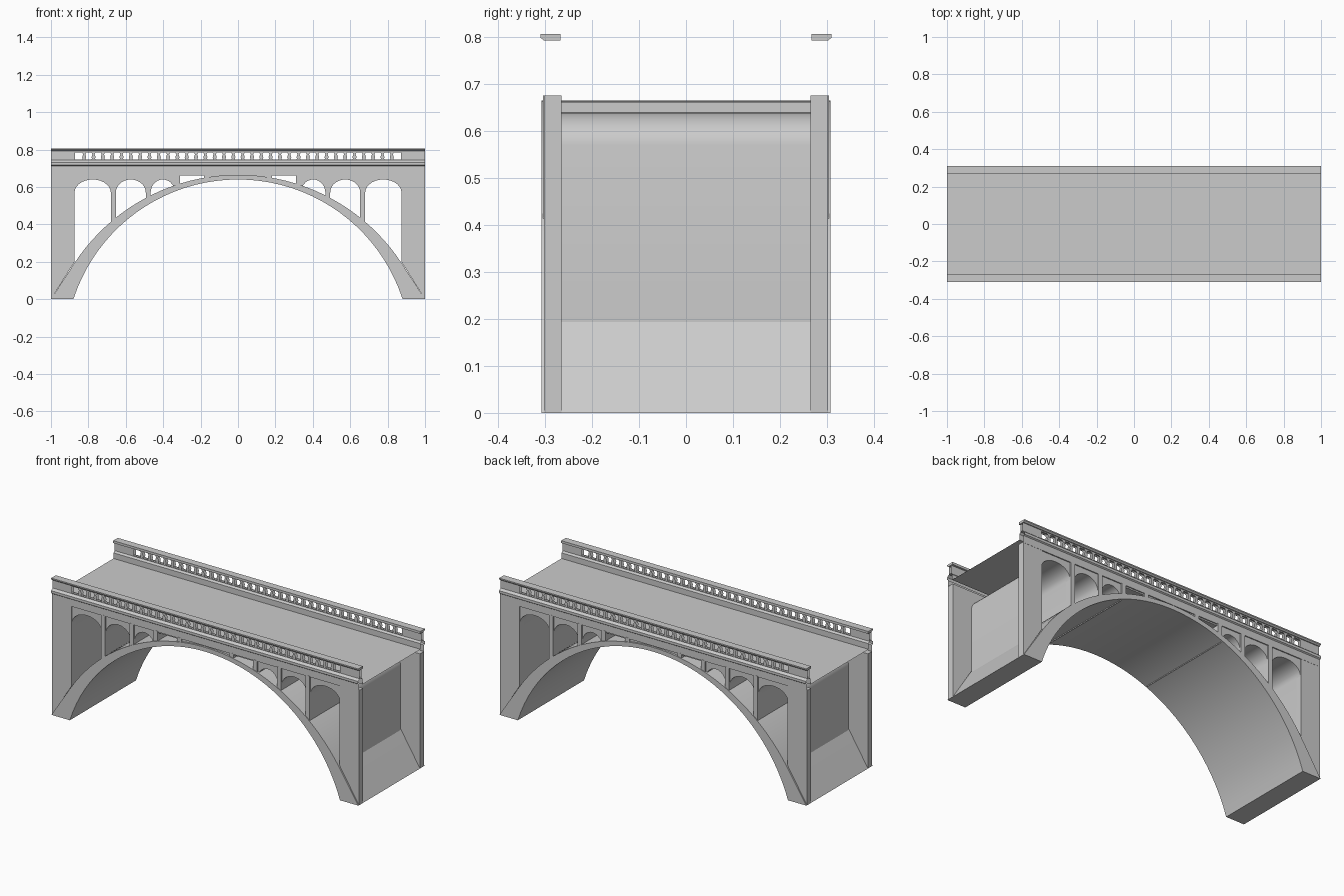
import bpy, bmesh, math

if "Cube" in bpy.data.objects:
    bpy.data.objects.remove(bpy.data.objects["Cube"])

def extrude(name, pts, a, b, axis='y', closed=True, caps=True, smooth=False):
    """Sweep a profile from a to b. axis y: pts are (x, z); axis x: pts are (y, z)."""
    bm = bmesh.new()
    def ring(d):
        return [bm.verts.new((p, d, z) if axis == 'y' else (d, p, z)) for p, z in pts]
    r0, r1 = ring(a), ring(b)
    n = len(pts)
    for i in range(n if closed else n - 1):
        j = (i + 1) % n
        bm.faces.new((r0[i], r0[j], r1[j], r1[i]))
    if closed and caps:
        bm.faces.new(r0)
        bm.faces.new(r1)
    bmesh.ops.recalc_face_normals(bm, faces=bm.faces)
    return finish(name, bm, smooth)

def finish(name, bm, smooth=False):
    me = bpy.data.meshes.new(name)
    bm.to_mesh(me)
    bm.free()
    ob = bpy.data.objects.new(name, me)
    bpy.context.collection.objects.link(ob)
    if smooth:
        bpy.ops.object.select_all(action='DESELECT')
        ob.select_set(True)
        bpy.context.view_layer.objects.active = ob
        bpy.ops.object.shade_smooth_by_angle(angle=math.radians(30))
    return ob

def under(x):   # underside curve of the main arch
    return math.sqrt(0.925 ** 2 - x * x) - 0.285

def over(x):    # top curve of the main arch
    return math.sqrt(1.046 ** 2 - x * x) - 0.381

def both_sides(name, pts, inner, outer, smooth=False):
    for s, side in ((-1, "front"), (1, "back")):
        extrude(f"{side}_{name}", pts, s * inner, s * outer, smooth=smooth)

IN, WALL, PIER, POST, RING = 0.265, 0.297, 0.302, 0.304, 0.308
TOP = 0.675

# Main arch barrel, full width, with feet reaching the outer ends
N = 40
a0 = math.asin(0.88 / 0.925)
pts = [(0.925 * math.sin(-a0 + 2 * a0 * i / N), 0.925 * math.cos(-a0 + 2 * a0 * i / N) - 0.285)
       for i in range(N + 1)]
pts[0], pts[-1] = (-0.88, 0), (0.88, 0)
b0 = math.asin(0.874 / 1.046)
pts += [(1, 0)] + [(1.046 * math.sin(b0 - 2 * b0 * i / N), 1.046 * math.cos(b0 - 2 * b0 * i / N) - 0.381)
                   for i in range(N + 1)] + [(-1, 0)]
extrude("main_arch", pts, -RING, RING, smooth=True)

# Openings above the arch on one half: inner x, outer x
bays = [(0.68, 0.874), (0.493, 0.653), (0.337, 0.467)]
posts = [(0.653, 0.68), (0.467, 0.493), (0.310, 0.337), (0.156, 0.183)]

def bay_arch(x0, x1, spring=0.57, apex=0.64, n=14):
    c, r = (x0 + x1) / 2, (x1 - x0) / 2
    return [(c - r * math.cos(math.pi * i / n), spring + (apex - spring) * math.sin(math.pi * i / n))
            for i in range(n + 1)]

for m, half in ((-1, "left"), (1, "right")):
    flip = lambda p: [(m * x, z) for x, z in p]
    # End piers
    both_sides(f"{half}_end_pier", flip([(0.874, 0.2), (1, 0), (1, TOP), (0.874, TOP)]), IN, PIER)
    for k, (x0, x1) in enumerate(bays):
        curve = bay_arch(x0, x1)
        # Spandrel wall over each opening
        both_sides(f"{half}_spandrel_{k}", flip(curve + [(x1, TOP), (x0, TOP)]), IN, WALL, True)
        # Vault passing through the bridge
        shell = [(x0, over(x0))] + curve + [(x1, over(x1))]
        extrude(f"{half}_vault_{k}", flip(shell), -IN, IN, closed=False, smooth=True)
    # Small flat-topped opening near the crown
    extrude(f"{half}_flat_vault", flip([(0.183, over(0.183)), (0.183, 0.662), (0.31, 0.662), (0.31, over(0.31))]),
            -IN, IN, closed=False)
    both_sides(f"{half}_flat_lintel", flip([(0.183, 0.662), (0.31, 0.662), (0.31, TOP), (0.183, TOP)]), IN, WALL)
    # Posts standing on the arch
    for k, (x0, x1) in enumerate(posts):
        both_sides(f"{half}_post_{k}", flip([(x0, over(x0) - 0.01), (x1, over(x1) - 0.01), (x1, TOP), (x0, TOP)]),
                   IN, POST)

# Wall over the crown
crown = [(-0.156 + 0.312 * i / 8, over(-0.156 + 0.312 * i / 8) - 0.005) for i in range(9)]
both_sides("crown_wall", crown + [(0.156, TOP), (-0.156, TOP)], IN, WALL)

# Road deck
extrude("deck", [(-0.27, 0.70), (0.27, 0.70)], -1, 1, 'x', closed=False)

# Balustrade dimensions
OUT_Y, IN_Y, Z0, Z1 = 0.297, 0.279, 0.743, 0.792
HOLES, END = 35, 0.872
pitch = 2 * END / HOLES

def balustrade(name, y):
    """Pierced sheet: solid ends, bottom and top bands, vase-shaped balusters."""
    bm = bmesh.new()
    def face(p):
        bm.faces.new([bm.verts.new((x, y, z)) for x, z in p])
    lo, hi = 0.746, 0.785
    for s in (-1, 1):
        face([(s * END, Z0), (s, Z0), (s, Z1), (s * END, Z1)])
    face([(-END, Z0), (END, Z0), (END, lo), (-END, lo)])
    face([(-END, hi), (END, hi), (END, Z1), (-END, Z1)])
    shape = [(0.012, 0), (0.008, 0.12), (0.011, 0.35), (0.006, 0.75), (0.012, 1)]
    for i in range(1, HOLES):
        c = -END + i * pitch
        for (w0, t0), (w1, t1) in zip(shape, shape[1:]):
            z0, z1 = lo + t0 * (hi - lo), lo + t1 * (hi - lo)
            face([(c - w0, z0), (c + w0, z0), (c + w1, z1), (c - w1, z1)])
    bmesh.ops.remove_doubles(bm, verts=bm.verts, dist=1e-5)
    finish(name, bm)

for s, side in ((-1, "front"), (1, "back")):
    # Cornice: outer fascia, ledge, and inner curb down to the deck
    cornice = [(IN, TOP - 0.005), (0.303, TOP - 0.005), (0.303, 0.712), (0.31, 0.717), (0.31, 0.732),
               (OUT_Y, Z0), (IN_Y, Z0), (0.27, 0.733), (0.27, 0.70)]
    extrude(f"{side}_cornice", [(s * y, z) for y, z in cornice], -1, 1, 'x', closed=False)
    # Pierced balustrade, outer and inner skins
    balustrade(f"{side}_balustrade_outer", s * OUT_Y)
    balustrade(f"{side}_balustrade_inner", s * IN_Y)
    # Handrail with a chamfered outer edge
    rail = [(0.267, 0.792), (0.302, 0.792), (0.31, 0.799), (0.31, 0.806), (0.267, 0.806)]
    extrude(f"{side}_handrail", [(s * y, z) for y, z in rail], -1, 1, 'x')
